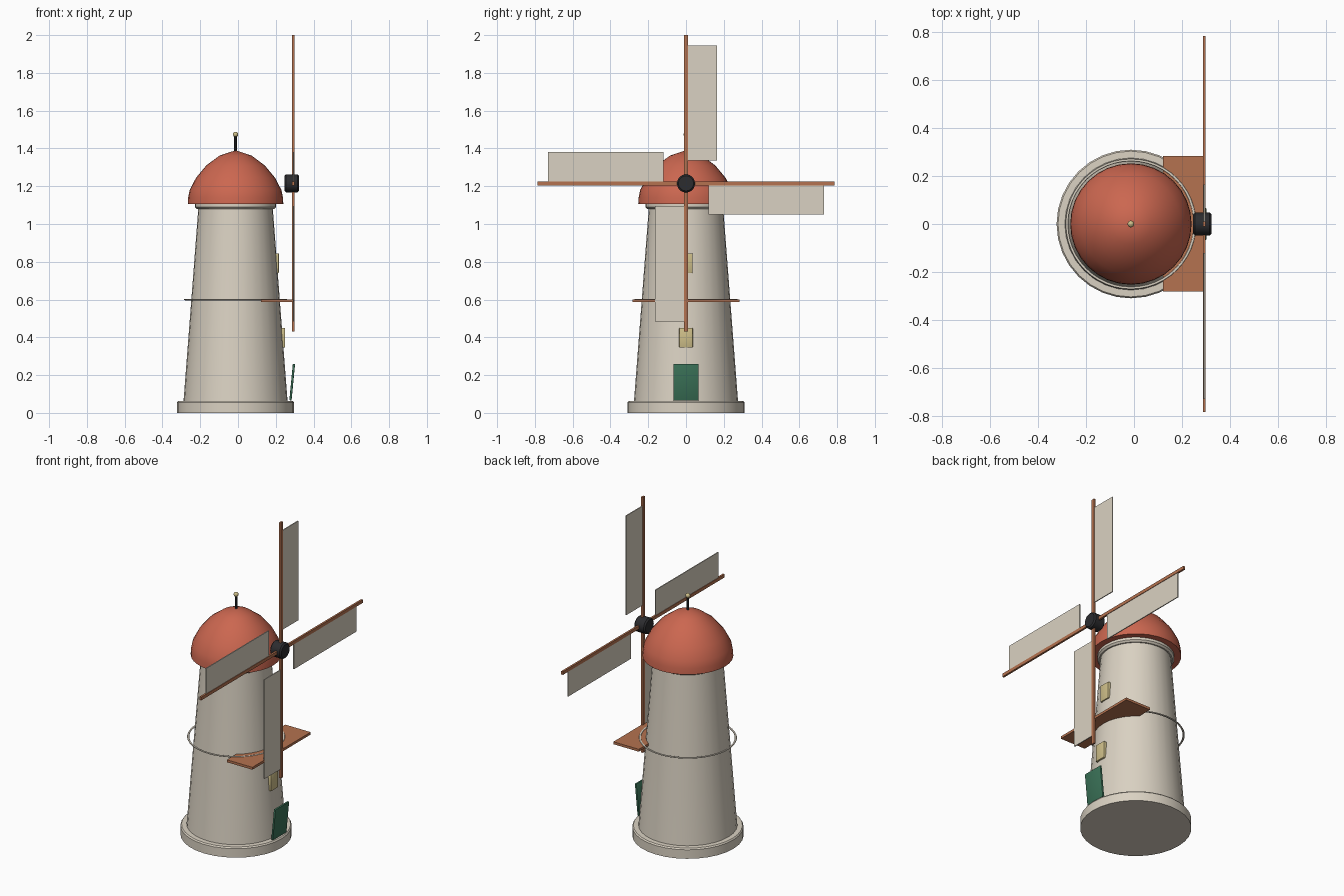
import bpy, bmesh, math
from mathutils import Matrix, Vector

if "Cube" in bpy.data.objects:
    bpy.data.objects.remove(bpy.data.objects["Cube"])

CX = -0.013          # tower axis
HUB = Vector((0.293, 0, 1.215))


def mat(name, r, g, b):
    m = bpy.data.materials.new(name)
    m.diffuse_color = (r, g, b, 1)
    m.use_nodes = True
    m.node_tree.nodes["Principled BSDF"].inputs["Base Color"].default_value = m.diffuse_color
    return m


CREAM = mat("cream", 0.70, 0.64, 0.54)
RED = mat("brick_red", 0.60, 0.135, 0.08)
WOOD = mat("wood", 0.46, 0.17, 0.08)
GOLD = mat("pale_gold", 0.62, 0.52, 0.25)
GREEN = mat("green", 0.042, 0.165, 0.095)
DARK = mat("dark_iron", 0.025, 0.025, 0.028)


def finish(name, bm, m, smooth=True):
    bmesh.ops.recalc_face_normals(bm, faces=bm.faces)
    me = bpy.data.meshes.new(name)
    bm.to_mesh(me)
    bm.free()
    me.materials.append(m)
    ob = bpy.data.objects.new(name, me)
    bpy.context.collection.objects.link(ob)
    if smooth:
        bpy.ops.object.select_all(action='DESELECT')
        ob.select_set(True)
        bpy.context.view_layer.objects.active = ob
        bpy.ops.object.shade_smooth_by_angle(angle=math.radians(35))
    return ob


def lathe(name, profile, m, segs=32, matrix=None):
    """Closed solid turned from (radius, height) points."""
    bm = bmesh.new()
    rings = []
    for r, z in profile:
        if r == 0:
            rings.append([bm.verts.new((0, 0, z))] * segs)
        else:
            rings.append([bm.verts.new((r * math.cos(2 * math.pi * i / segs),
                                        r * math.sin(2 * math.pi * i / segs), z))
                          for i in range(segs)])
    for a, b in zip(rings, rings[1:]):
        for i in range(segs):
            j = (i + 1) % segs
            vs = list(dict.fromkeys((a[i], a[j], b[j], b[i])))
            bm.faces.new(vs)
    for (r, _), ring in ((profile[0], rings[0]), (profile[-1], rings[-1])):
        if r > 0:
            bm.faces.new(ring)
    bm.transform(matrix or Matrix.Translation((CX, 0, 0)))
    return finish(name, bm, m)


def box(name, lo, hi, m, matrix=None, bevel=0.0):
    lo, hi = Vector(lo), Vector(hi)
    bm = bmesh.new()
    bmesh.ops.create_cube(bm, size=1)
    bm.transform(Matrix.Translation((lo + hi) / 2) @ Matrix.Diagonal((*(hi - lo), 1)))
    if bevel:
        bmesh.ops.bevel(bm, geom=bm.edges[:], offset=bevel, segments=2,
                        profile=0.5, affect='EDGES')
    if matrix:
        bm.transform(matrix)
    return finish(name, bm, m, smooth=bool(bevel))


# Tower body
lathe("base", [(0.31, 0), (0.31, 0.055), (0.304, 0.063), (0.27, 0.064)], CREAM)
lathe("tower", [(0.276, 0.06), (0.274, 0.08), (0.197, 1.085)], CREAM)
lathe("cap_ring", [(0.205, 1.08), (0.215, 1.09), (0.215, 1.108)], CREAM)
lathe("dome", [(0.253, 1.105), (0.251, 1.14), (0.243, 1.18), (0.209, 1.245),
               (0.155, 1.31), (0.085, 1.362), (0, 1.39)], RED)

# Finial
lathe("finial_rod", [(0.007, 1.37), (0.007, 1.47)], DARK, 10)
lathe("finial_ball", [(0.014 * math.sin(math.pi * i / 8) if 0 < i < 8 else 0,
                       1.474 - 0.014 * math.cos(math.pi * i / 8)) for i in range(9)],
      GOLD, 14)

# Balcony plate and thin ring around the tower
box("balcony", (0.122, -0.282, 0.586), (0.295, 0.284, 0.601), WOOD)
ring_pts = [(0.267 + 0.006 * math.cos(a), 0.6 + 0.004 * math.sin(a))
            for a in [2 * math.pi * i / 8 for i in range(9)]]
ring = lathe("balcony_ring", ring_pts[:-1], CREAM, 48)
# the ring profile is closed: swap the two end caps for the missing strip
bm = bmesh.new()
bm.from_mesh(ring.data)
bmesh.ops.delete(bm, geom=[f for f in bm.faces if len(f.verts) > 4], context='FACES_ONLY')
bmesh.ops.bridge_loops(bm, edges=[e for e in bm.edges if e.is_boundary])
bmesh.ops.recalc_face_normals(bm, faces=bm.faces)
bm.to_mesh(ring.data)
bm.free()

# Windows and leaning door
box("upper_window", (0.185, -0.035, 0.74), (0.217, 0.035, 0.845), GOLD, bevel=0.005)
box("lower_window", (0.215, -0.036, 0.345), (0.25, 0.036, 0.45), GOLD, bevel=0.005)
lean = Matrix.Translation((0.287, 0, 0.163)) @ Matrix.Rotation(math.radians(5.5), 4, 'Y')
box("door", (-0.006, -0.067, -0.097), (0.006, 0.067, 0.097), GREEN, lean, 0.003)

# Hub along x
lathe("hub", [(0.04, -0.038), (0.048, -0.03), (0.048, 0.03), (0.04, 0.038)], DARK, 20,
      Matrix.Translation((0.285, 0, HUB.z)) @ Matrix.Rotation(math.pi / 2, 4, 'Y'))

# Four arms with their sails, turned about the hub
for i, side in enumerate(("top", "right", "bottom", "left")):
    turn = Matrix.Translation(HUB) @ Matrix.Rotation(-i * math.pi / 2, 4, 'X')
    box("arm_" + side, (-0.006, -0.010, 0), (0.006, 0.010, 0.785), WOOD, turn)
    box("sail_" + side, (-0.003, 0.008, 0.12), (0.003, 0.165, 0.73), CREAM, turn)
